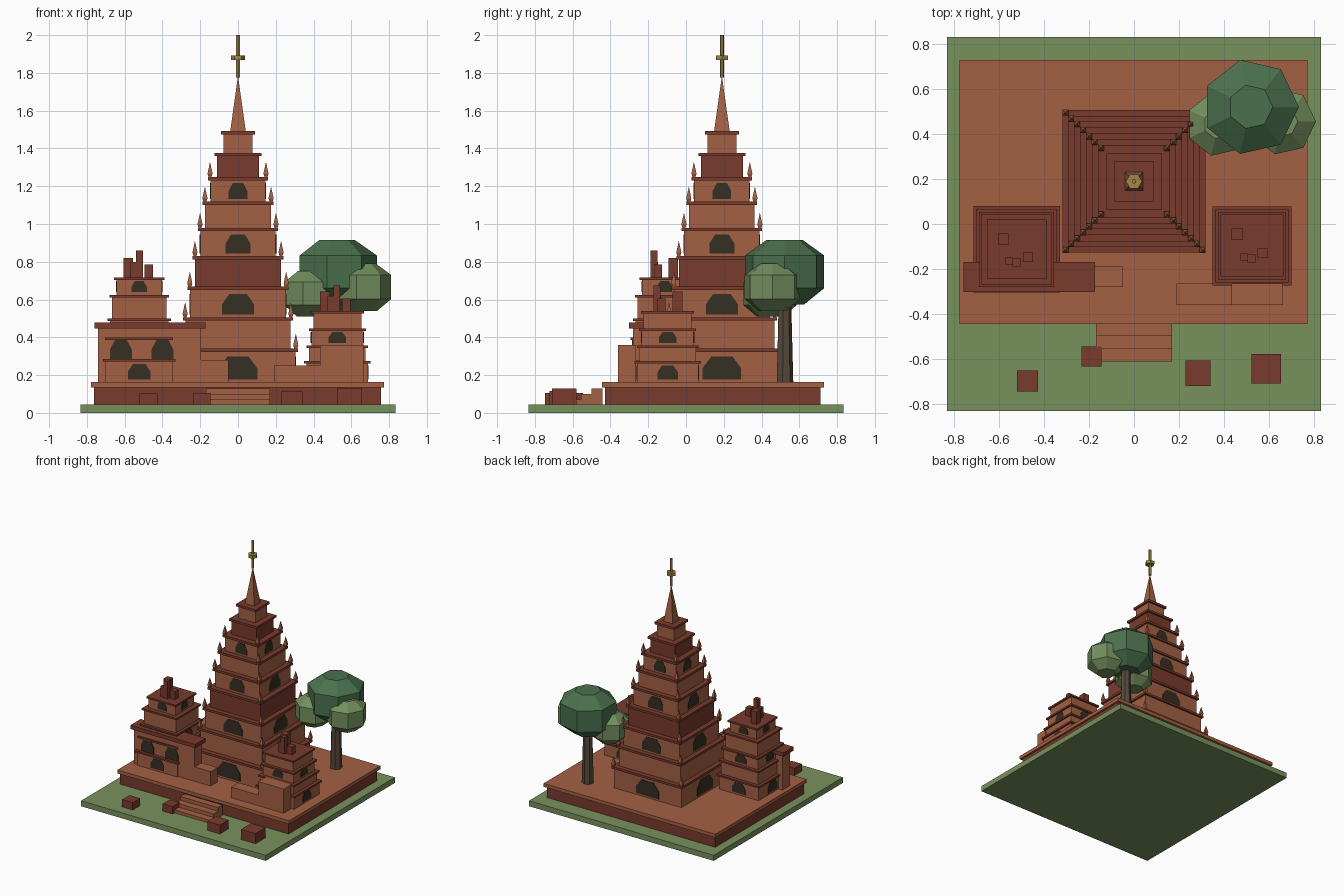
import bpy, bmesh
from math import pi
from mathutils import Matrix, Vector

if "Cube" in bpy.data.objects:
    bpy.data.objects.remove(bpy.data.objects["Cube"])


def material(name, r, g, b):
    m = bpy.data.materials.new(name)
    m.use_nodes = True
    m.diffuse_color = (r, g, b, 1)
    m.node_tree.nodes["Principled BSDF"].inputs["Base Color"].default_value = (r, g, b, 1)
    return m


BRICK = material("brick", .37, .118, .057)
DARK = material("dark brick", .19, .043, .026)
GRASS = material("grass", .19, .285, .11)
LEAF = material("dark leaf", .07, .165, .075)
LEAF2 = material("light leaf", .17, .27, .11)
OPENING = material("dark opening", .036, .029, .017)
GOLD = material("gold", .38, .25, .06)
BARK = material("bark", .095, .067, .045)
SINK = .001  # cores stop just under the cornice tops


def finish(name, bm, mat):
    bmesh.ops.recalc_face_normals(bm, faces=bm.faces)
    me = bpy.data.meshes.new(name)
    bm.to_mesh(me)
    bm.free()
    me.materials.append(mat)
    ob = bpy.data.objects.new(name, me)
    bpy.context.collection.objects.link(ob)


def add_box(bm, x0, x1, y0, y1, z0, z1):
    m = Matrix.Translation(((x0 + x1) / 2, (y0 + y1) / 2, (z0 + z1) / 2))
    bmesh.ops.create_cube(bm, size=1, matrix=m @ Matrix.Diagonal((x1 - x0, y1 - y0, z1 - z0, 1)))


def box(name, mat, *bounds):
    bm = bmesh.new()
    add_box(bm, *bounds)
    finish(name, bm, mat)


def add_cone(bm, x, y, z0, z1, r0, r1, sides, turn=0):
    m = Matrix.Translation((x, y, (z0 + z1) / 2)) @ Matrix.Rotation(turn, 4, "Z")
    bmesh.ops.create_cone(bm, cap_ends=True, segments=sides, radius1=r0, radius2=r1,
                          depth=z1 - z0, matrix=m)


def cone(name, mat, *args):
    bm = bmesh.new()
    add_cone(bm, *args)
    finish(name, bm, mat)


def add_arch(bm, centre, angle, dist, shift, z0, half, height):
    # thin arched plate, facing -y before it is turned about the centre
    shape = [(-1, 0), (1, 0), (1, .5), (.55, 1), (-.55, 1), (-1, .5)]
    turn = Matrix.Translation((*centre, 0)) @ Matrix.Rotation(angle, 4, "Z")
    rings = [[bm.verts.new(turn @ Vector((shift + px * half, -dist - out, z0 + pz * height)))
              for px, pz in shape] for out in (-.004, .003)]
    bm.faces.new(rings[0])
    bm.faces.new(rings[1])
    for i in range(len(shape)):
        j = (i + 1) % len(shape)
        bm.faces.new((rings[0][i], rings[0][j], rings[1][j], rings[1][i]))


def stepped_tower(name, cx, cy, levels, halves, inset, lip, win, dark=(), spikes=0):
    """Stack of square tiers with cornices, openings on every other tier."""
    parts = {k: bmesh.new() for k in ("body", "dark_body", "cornices", "openings", "spikes")}
    for i, h in enumerate(halves):
        z0, z1, b = levels[i], levels[i + 1], h - inset
        add_box(parts["dark_body" if i in dark else "body"],
                cx - b, cx + b, cy - b, cy + b, z0, z1 - SINK)
        add_box(parts["cornices"], cx - h, cx + h, cy - h, cy + h, z1 - lip, z1)
        if i % 2 == 0 and i < win:
            for k in range(4):
                add_arch(parts["openings"], (cx, cy), k * pi / 2, b, 0,
                         z0 + .014, b * .335, (z1 - z0 - lip) * .76)
        if i < spikes:
            for sx in (-1, 1):
                for sy in (-1, 1):
                    px, py = cx + sx * (h - .012), cy + sy * (h - .012)
                    add_cone(parts["spikes"], px, py, z1, z1 + .018, .011, .019, 4, pi / 4)
                    add_cone(parts["spikes"], px, py, z1 + .018, z1 + .08, .019, 0, 4, pi / 4)
    mats = dict(body=BRICK, dark_body=DARK, cornices=DARK, openings=OPENING, spikes=BRICK)
    for key, bm in parts.items():
        if bm.verts:
            finish(name + "_" + key, bm, mats[key])
        else:
            bm.free()


# Ground, platform and front steps
box("ground", GRASS, -.833, .833, -.833, .833, 0, .045)
box("platform_base", DARK, -.762, .758, -.43, .712, .045, .163 - SINK)
box("platform_slab", BRICK, -.777, .774, -.445, .73, .135, .163)
bm = bmesh.new()
for i in range(3):
    add_box(bm, -.17, .17, -.5 - i * .056, -.443 - i * .056, .045, .13 - i * .03)
finish("steps", bm, BRICK)

# Main tower with spire and gold finial
stepped_tower("tower", 0, .19,
              [.163, .34, .506, .668, .831, .98, 1.118, 1.249, 1.377, 1.492],
              [.318, .292, .267, .24, .213, .187, .16, .125, .09],
              .0135, .018, 8, dark=(3, 7), spikes=7)
cone("spire", BRICK, 0, .19, 1.492, 1.775, .058, .002, 4, pi / 4)
cone("finial_rod", GOLD, 0, .19, 1.775, 2, .011, .011, 6)
cone("finial_disc", GOLD, 0, .19, 1.867, 1.893, .036, .036, 6, pi / 6)

# Left and right shrines
stepped_tower("left_shrine", -.523, -.113, [.163, .285, .4, .5, .625, .718],
              [.193, .18, .167, .157, .133], .013, .014, 5)
stepped_tower("right_shrine", .526, -.097, [.163, .275, .357, .448, .54],
              [.176, .163, .151, .14], .013, .014, 4)

# Broken brick stubs on the shrine roofs: x, y, size, top
stubs = [(-.582, -.067, .05, .82), (-.556, -.166, .034, .80),
         (-.522, -.17, .038, .86), (-.472, -.148, .044, .785),
         (.46, -.045, .052, .642), (.49, -.148, .032, .62),
         (.523, -.153, .036, .675), (.573, -.13, .044, .605)]
bm = bmesh.new()
for x, y, s, top in stubs:
    add_box(bm, x - s / 2, x + s / 2, y - s / 2, y + s / 2, .54 if x > 0 else .718, top)
finish("roof_stubs", bm, DARK)

# Gate wall on the left, ruined wall on the right
box("gate_wall", BRICK, -.74, -.195, -.281, -.187, .163, .478 - SINK)
box("gate_cornice", DARK, -.76, -.173, -.302, -.17, .447, .478)
box("gate_low_wall", BRICK, -.195, -.05, -.28, -.19, .163, .28)
bm = bmesh.new()
for x in (-.62, -.4):
    add_arch(bm, (0, 0), 0, .282, x, .285, .058, .1)
finish("gate_openings", bm, OPENING)
box("ruined_wall_low", BRICK, .19, .435, -.36, -.265, .163, .25)
box("ruined_wall_high", BRICK, .435, .665, -.36, -.265, .163, .36)

# Loose blocks on the grass: x, y, size, top
blocks = [(-.475, -.7, .095, .105), (-.19, -.59, .09, .105),
          (.285, -.665, .113, .117), (.59, -.645, .131, .128)]
bm = bmesh.new()
for x, y, s, top in blocks:
    add_box(bm, x - s / 2, x + s / 2, y - s / 2, y + s / 2, .045, top)
finish("loose_blocks", bm, DARK)


# Tree: tapered trunk and three seven-sided crowns
def crown(name, mat, x, y, r, z0, z1):
    profile = [(.5, 0), (1, .25), (1, .76), (.46, 1)]
    h = z1 - z0
    bm = bmesh.new()
    for (ra, a), (rb, b) in zip(profile, profile[1:]):
        # a corner of the crown points to +x
        add_cone(bm, x, y, z0 + a * h, z0 + b * h, ra * r, rb * r, 7, -pi / 2)
    bmesh.ops.remove_doubles(bm, verts=bm.verts, dist=.0005)
    inner = [f for f in bm.faces if abs(f.normal.z) > .99
             and z0 + .01 < f.calc_center_median().z < z1 - .01]
    bmesh.ops.delete(bm, geom=inner, context="FACES_ONLY")
    finish(name, bm, mat)


cone("tree_trunk", BARK, .52, .522, .163, .7, .046, .032, 7)
crown("tree_crown", LEAF, .52, .522, .215, .575, .915)
crown("tree_crown_right", LEAF2, .661, .457, .15, .54, .79)
crown("tree_crown_left", LEAF2, .376, .445, .144, .51, .75)
